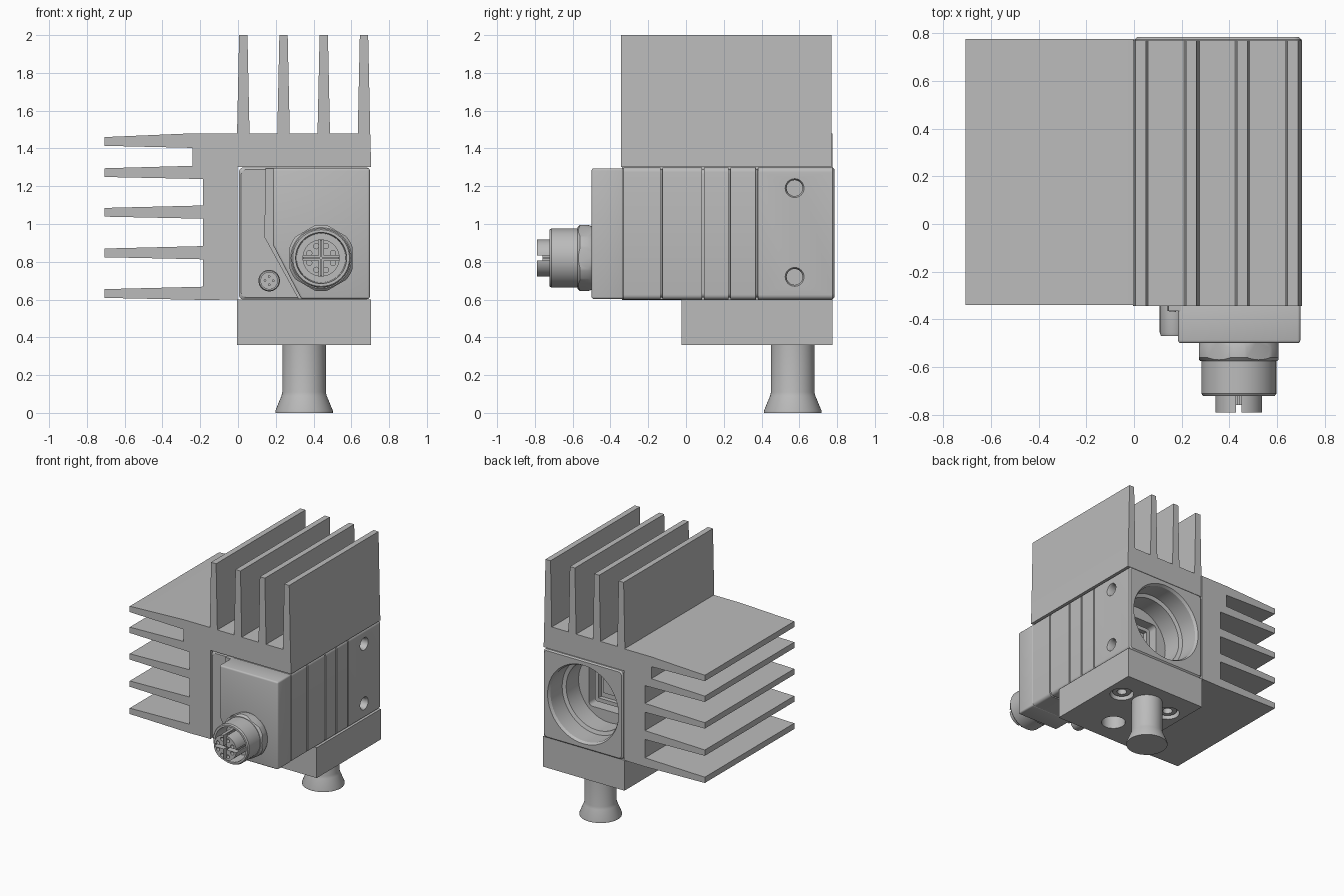
import bpy
import bmesh
from math import cos, sin, pi, tau

if "Cube" in bpy.data.objects:
    bpy.data.objects.remove(bpy.data.objects["Cube"], do_unlink=True)

grey = bpy.data.materials.new("plain_grey")
grey.use_nodes = True
colour = (0.5, 0.5, 0.5, 1)
grey.diffuse_color = colour
grey.node_tree.nodes["Principled BSDF"].inputs["Base Color"].default_value = colour


def place(axis, u, v, t):
    return {"x": (t, u, v), "y": (u, t, v), "z": (u, v, t)}[axis]


def loft(name, axis, sections):
    """Capped skin through sections, each (depth, list of 2D points)."""
    bm = bmesh.new()
    rings = [[bm.verts.new(place(axis, u, v, t)) for u, v in pts] for t, pts in sections]
    n = len(rings[0])
    for a, b in zip(rings, rings[1:]):
        for i in range(n):
            j = (i + 1) % n
            bm.faces.new((a[i], a[j], b[j], b[i]))
    bm.faces.new(rings[0])
    bm.faces.new(rings[-1])
    bmesh.ops.recalc_face_normals(bm, faces=bm.faces)
    mesh = bpy.data.meshes.new(name)
    bm.to_mesh(mesh)
    bm.free()
    mesh.materials.append(grey)
    obj = bpy.data.objects.new(name, mesh)
    bpy.context.collection.objects.link(obj)
    return obj


def circle(c, r, n=48, turn=0.0):
    return [(c[0] + r * cos(turn + tau * i / n), c[1] + r * sin(turn + tau * i / n)) for i in range(n)]


def turned(name, axis, c, profile, n=48, turn=0.0):
    return loft(name, axis, [(t, circle(c, r, n, turn)) for r, t in profile])


def prism(name, axis, pts, a, b):
    return loft(name, axis, [(a, pts), (b, pts)])


def block(name, x, y, z):
    return prism(name, "z", [(x[0], y[0]), (x[1], y[0]), (x[1], y[1]), (x[0], y[1])], z[0], z[1])


def rounded(x0, x1, z0, z1, r, steps=5):
    pts = []
    corners = [(x1 - r, z1 - r), (x0 + r, z1 - r), (x0 + r, z0 + r), (x1 - r, z0 + r)]
    for k, (cx, cz) in enumerate(corners):
        for i in range(steps + 1):
            a = pi / 2 * (k + i / steps)
            pts.append((cx + r * cos(a), cz + r * sin(a)))
    return pts


def apply_mod(obj, mod):
    bpy.context.view_layer.objects.active = obj
    bpy.ops.object.modifier_apply(modifier=mod.name)


def combine(obj, tool, operation="DIFFERENCE"):
    mod = obj.modifiers.new("cut", "BOOLEAN")
    mod.operation = operation
    mod.solver = "EXACT"
    mod.object = tool
    apply_mod(obj, mod)
    bpy.data.objects.remove(tool, do_unlink=True)


def bevel(obj, width):
    mod = obj.modifiers.new("bevel", "BEVEL")
    mod.width = width
    mod.segments = 3
    apply_mod(obj, mod)


# Camera housing: rounded box with seam grooves around it
def shell(y, inset):
    return y, rounded(0.005 + inset, 0.7 - inset, 0.6 + inset, 1.3 - inset, 0.025)


sections = [shell(-0.34, 0.012), shell(-0.33, 0)]
for seam in (-0.13, 0.09, 0.23, 0.375):
    sections += [shell(seam - 0.006, 0), shell(seam - 0.004, 0.01),
                 shell(seam + 0.004, 0.01), shell(seam + 0.006, 0)]
sections += [shell(0.775, 0), shell(0.785, 0.01)]
housing = loft("housing", "y", sections)

# Stepped lens bore and square sensor window in the back
lens = (0.35, 0.95)
combine(housing, turned("bore_cutter", "y", lens, [
    (0.31, 0.8), (0.31, 0.785), (0.298, 0.765), (0.298, 0.62),
    (0.27, 0.61), (0.27, 0.455)], 64))
combine(housing, prism("window_cutter", "y", rounded(0.17, 0.53, 0.77, 1.13, 0.03), 0.36, 0.5))
sensor_frame = prism("sensor_frame", "y", rounded(0.2, 0.5, 0.8, 1.1, 0.02), 0.35, 0.42)
combine(sensor_frame, block("frame_cutter", (0.23, 0.47), (0.385, 0.5), (0.83, 1.07)))
block("sensor_chip", (0.26, 0.44), (0.38, 0.4), (0.87, 1.03))

# Mounting holes in the side
for z in (0.72, 1.19):
    combine(housing, turned("side_hole_cutter", "x", (0.575, z),
                            [(0.052, 0.71), (0.05, 0.7), (0.042, 0.685), (0.042, 0.63)], 32))

# Front cover with a slanted cut-away, and the lower indicator strip
cover = prism("front_cover", "y", [(0.185, 1.295), (0.698, 1.295), (0.698, 0.603),
                                   (0.335, 0.603), (0.185, 0.89)], -0.5, -0.33)
bevel(cover, 0.012)
prism("indicator_strip", "y", [(0.145, 1.295), (0.2, 1.295), (0.2, 0.89), (0.345, 0.603),
                               (0.32, 0.603), (0.14, 0.93)], -0.365, -0.33)
for i in range(6):
    turned("indicator_light", "y", (0.163, 1.23 - 0.053 * i), [(0.014, -0.36), (0.014, -0.369)], 16)

# Large round connector: nut, sleeve, split insert with pin holes
plug = (0.44, 0.82)
nut = turned("connector_nut", "y", plug, [(0.192, -0.575), (0.192, -0.495)], 6, pi / 6)
combine(nut, turned("nut_rounding", "y", plug,
                    [(0.16, -0.576), (0.176, -0.56), (0.176, -0.52), (0.165, -0.49)]), "INTERSECT")
turned("connector_sleeve", "y", plug, [(0.157, -0.56), (0.157, -0.712), (0.15, -0.722),
                                       (0.135, -0.722), (0.13, -0.59)])
insert = turned("connector_insert", "y", plug, [(0.098, -0.58), (0.098, -0.79)])
cx, cz = plug
combine(insert, block("slot_cutter", (cx - 0.012, cx + 0.012), (-0.8, -0.62), (cz - 0.2, cz + 0.2)))
combine(insert, block("slot_cutter", (cx - 0.2, cx + 0.2), (-0.8, -0.62), (cz - 0.012, cz + 0.012)))
for x, z in circle(plug, 0.068, 8, pi / 8):
    combine(insert, turned("pin_cutter", "y", (x, z), [(0.014, -0.8), (0.014, -0.74)], 16))
block("shield_upright", (cx - 0.005, cx + 0.005), (-0.76, -0.6), (cz - 0.095, cz + 0.095))
block("shield_crossbar", (cx - 0.095, cx + 0.095), (-0.76, -0.6), (cz - 0.005, cz + 0.005))

# Small round connector with four pins
small = (0.165, 0.7)
turned("small_connector", "y", small, [(0.057, -0.33), (0.057, -0.455), (0.052, -0.47),
                                       (0.044, -0.47), (0.044, -0.44)], 32)
for p in circle(small, 0.022, 4):
    turned("small_pin", "y", p, [(0.007, -0.43), (0.007, -0.462)], 12)

# Top heat sink: base and four tapered upright fins
base_z = 1.48
pts = [(0.705, 1.303), (-0.005, 1.303)]
for i in range(4):
    x = 0.028 + 0.213 * i
    pts += [(x - 0.033, base_z), (x - 0.022, 2.0), (x + 0.022, 2.0), (x + 0.033, base_z)]
prism("top_heat_sink", "y", pts, -0.345, 0.77)

# Side heat sink: base and five tapered level fins
pts = [(-0.003, 0.6), (-0.003, base_z)]
for i, z in enumerate((1.437, 1.272, 1.062, 0.847, 0.632)):
    top_root = -0.24 if i < 2 else -0.185
    low_root = -0.24 if i == 0 else -0.185
    pts += [(top_root, z + 0.036), (-0.708, z + 0.023), (-0.708, z - 0.023), (low_root, z - 0.034)]
pts[2] = (-0.24, base_z)
prism("side_heat_sink", "y", pts, -0.34, 0.776)

# Mounting block with counterbored holes and two screws
mount = block("mounting_block", (-0.005, 0.705), (-0.025, 0.775), (0.36, 0.6))
for i, c in enumerate([(0.57, 0.54), (0.13, 0.54), (0.35, 0.18)]):
    combine(mount, turned("bolt_cutter", "z", c, [(0.088, 0.3), (0.088, 0.48)], 32))
    if i < 2:
        turned("bolt_head", "z", c, [(0.075, 0.49), (0.075, 0.39), (0.068, 0.38),
                                     (0.036, 0.38), (0.036, 0.43)], 32)

# Flared foot
turned("foot", "z", (0.35, 0.565), [(0.115, 0.37), (0.115, 0.11), (0.12, 0.09),
                                    (0.152, 0.012), (0.152, 0)], 64)

# Smooth the round surfaces and keep the edges crisp
bpy.ops.object.select_all(action="DESELECT")
for obj in bpy.context.scene.objects:
    if obj.type == "MESH" and grey.name in obj.data.materials:
        obj.select_set(True)
        bpy.context.view_layer.objects.active = obj
bpy.ops.object.shade_smooth_by_angle()
